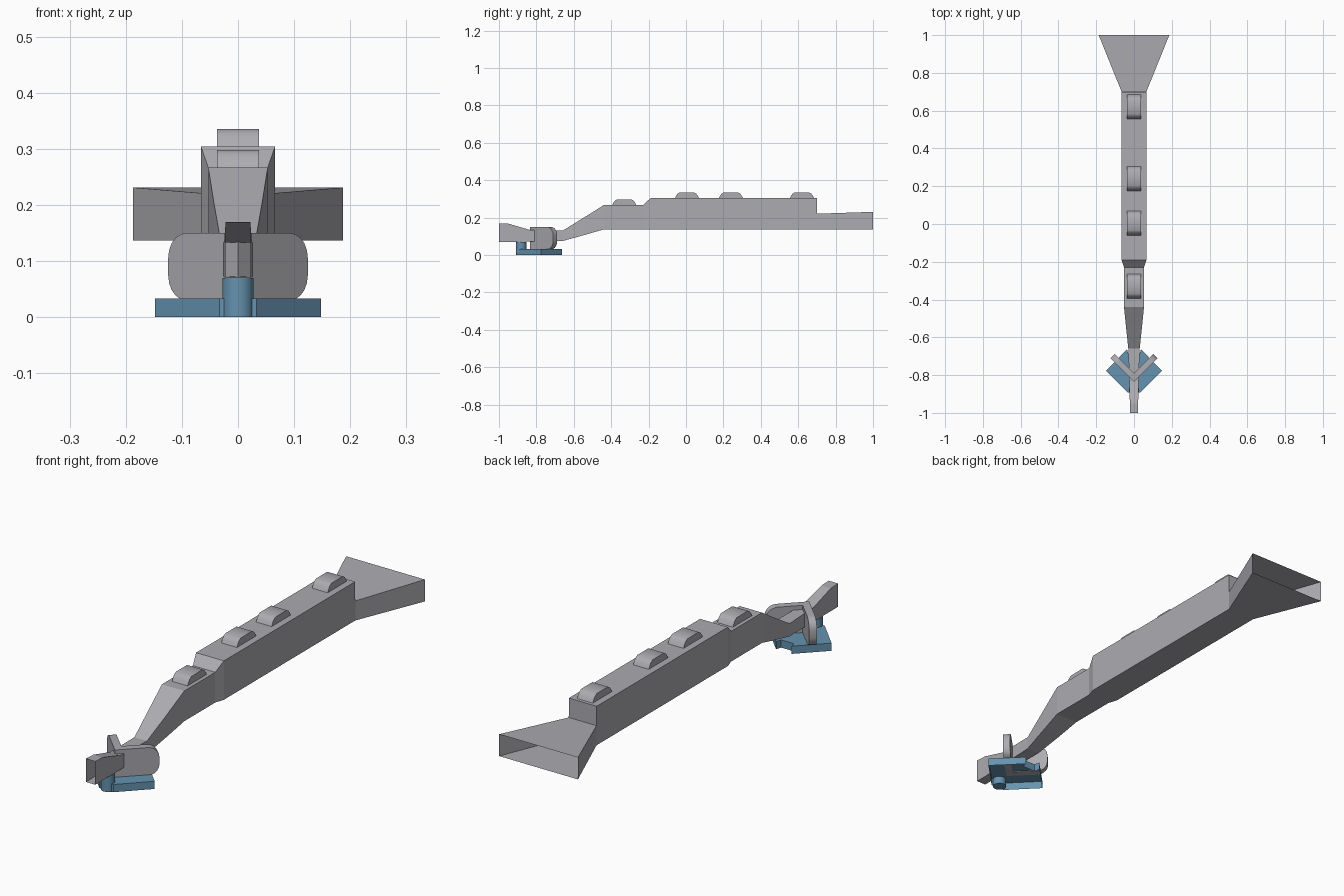
import bpy, bmesh, math
from mathutils import Vector

if "Cube" in bpy.data.objects:
    bpy.data.objects.remove(bpy.data.objects["Cube"])


def material(name, rgb):
    m = bpy.data.materials.new(name)
    m.diffuse_color = (*rgb, 1)
    m.use_nodes = True
    m.node_tree.nodes["Principled BSDF"].inputs["Base Color"].default_value = m.diffuse_color
    return m


GREY = material("warm grey", (0.41, 0.41, 0.44))
BLUE = material("steel blue", (0.13, 0.29, 0.43))


def make(name, bm, mat):
    bmesh.ops.recalc_face_normals(bm, faces=bm.faces)
    me = bpy.data.meshes.new(name)
    bm.to_mesh(me)
    bm.free()
    me.materials.append(mat)
    ob = bpy.data.objects.new(name, me)
    bpy.context.collection.objects.link(ob)
    return ob


def loft(name, rings, mat, cap_start=True, cap_end=True):
    """Skin a list of equal-length closed rings."""
    bm = bmesh.new()
    vs = [[bm.verts.new(p) for p in r] for r in rings]
    n = len(vs[0])
    for a, b in zip(vs, vs[1:]):
        for i in range(n):
            j = (i + 1) % n
            bm.faces.new((a[i], a[j], b[j], b[i]))
    if cap_start:
        bm.faces.new(vs[0])
    if cap_end:
        bm.faces.new(vs[-1])
    return make(name, bm, mat)


def smooth(ob, angle=35):
    bpy.ops.object.select_all(action='DESELECT')
    ob.select_set(True)
    bpy.context.view_layer.objects.active = ob
    bpy.ops.object.shade_smooth_by_angle(angle=math.radians(angle))


# Long hollow body, open at both ends: y, half width, bottom, top
sections = [
    (-1.00, .022, .070, .170), (-.95, .022, .070, .168),
    (-.83, .025, .072, .133), (-.66, .030, .075, .130),
    (-.54, .043, .108, .204), (-.44, .053, .137, .267),
    (-.23, .053, .137, .267), (-.19, .066, .137, .304),
    (.70, .066, .137, .304), (.701, .066, .137, .221),
    (1.00, .187, .137, .231),
]
loft("body_tube", [[(-w, y, b), (w, y, b), (w, y, t), (-w, y, t)]
                   for y, w, b, t in sections], GREY, False, False)

# Four raised keys with rounded ends
for i, (y, z) in enumerate([(-.33, .265), (.005, .302), (.24, .302), (.62, .302)]):
    h = .033
    prof = [(-.066, 0), (-.058, .015), (-.05, .026), (-.038, h)]
    prof += [(-a, b) for a, b in reversed(prof)]
    smooth(loft(f"key_{i + 1}", [[(x, y + a, z + b) for a, b in prof]
                                 for x in (-.037, .037)], GREY))

# Two swept wings with rounded outer ends, meeting in a V at the front
for side, s in (("left", -1), ("right", 1)):
    lo, hi, tip, r = .030, .150, .176, .045
    prof = [(0, lo)]
    for k in range(6):
        a = -math.pi / 2 + k * math.pi / 10
        prof.append((tip - r + r * math.cos(a), lo + r + r * math.sin(a)))
    for k in range(6):
        a = k * math.pi / 10
        prof.append((tip - r + r * math.cos(a), hi - r + r * math.sin(a)))
    prof.append((0, hi))
    along = Vector((s, 1, 0)).normalized()
    across = Vector((-s, 1, 0)).normalized()
    rings = []
    for t in (0, .031):
        # mitre the inner side at the centre line
        rings.append([Vector((s * .0, -.835, z)) + along * max(d, t) + across * t
                      for d, z in prof])
    smooth(loft(f"{side}_wing", rings, GREY))

# Diamond base plate, hollow below, notched at the back
half = [(.033, -.893), (.148, -.776), (.037, -.664), (.030, -.688)]
outline = half + [(-x, y) for x, y in reversed(half)]
loft("base_plate", [[(x, y, z) for x, y in outline] for z in (0, .033)],
     BLUE, False, True)

# Round post at the front of the base
ring = [(.028 * math.cos(k * math.tau / 16), -.881 + .028 * math.sin(k * math.tau / 16))
        for k in range(16)]
smooth(loft("base_post", [[(x, y, z) for x, y in ring] for z in (0, .07)], BLUE))
